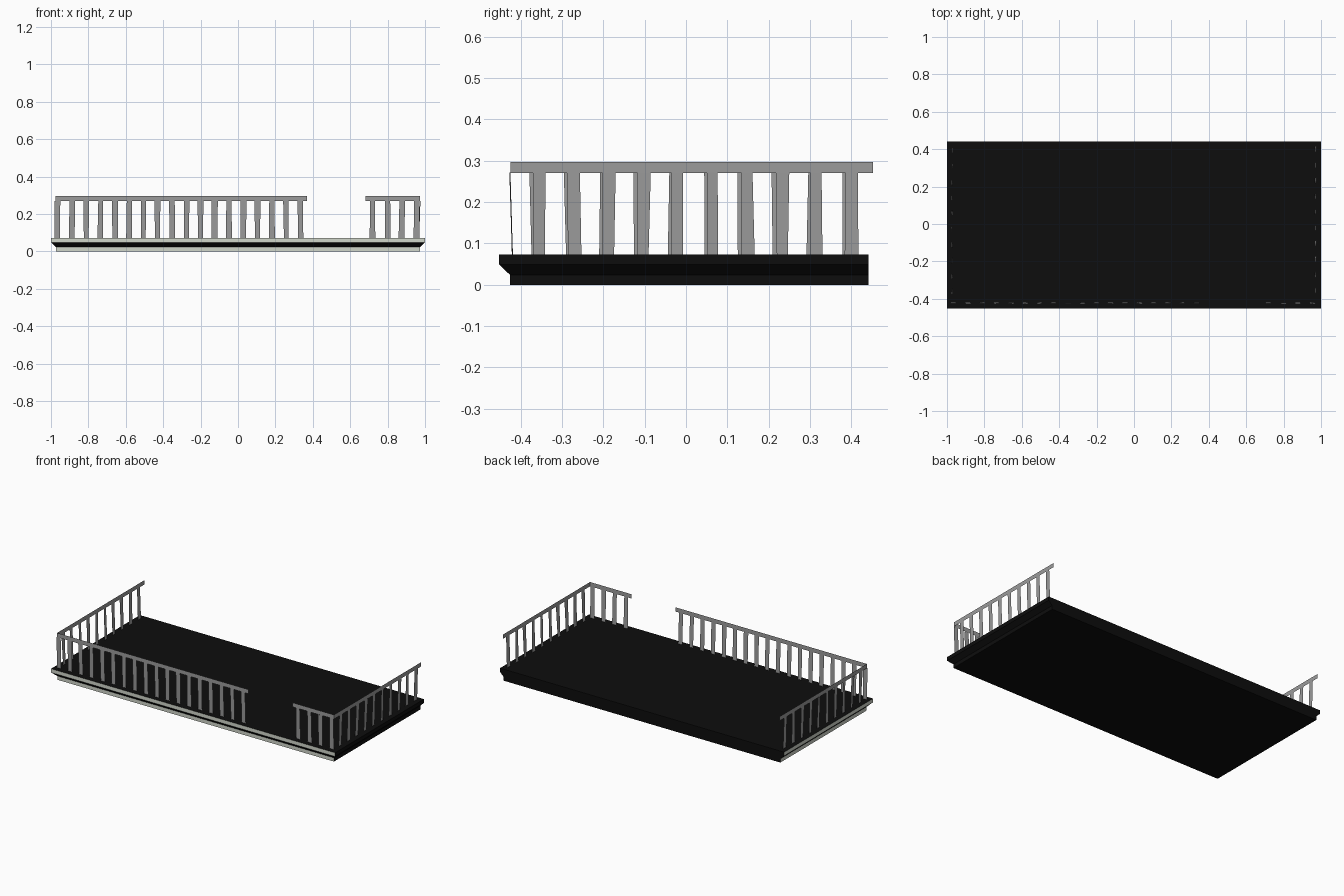
import bpy, bmesh, random
from mathutils import Vector

if "Cube" in bpy.data.objects:
    bpy.data.objects.remove(bpy.data.objects["Cube"])

random.seed(4)


def material(name, rgb):
    m = bpy.data.materials.new(name)
    m.diffuse_color = (*rgb, 1)
    m.use_nodes = True
    m.node_tree.nodes["Principled BSDF"].inputs["Base Color"].default_value = m.diffuse_color
    return m


BLACK = material("near_black", (0.004, 0.004, 0.004))
PALE = material("pale_stone", (0.64, 0.68, 0.60))
GREY = material("railing_grey", (0.33, 0.33, 0.33))


def finish(name, bm, mats):
    me = bpy.data.meshes.new(name)
    bm.to_mesh(me)
    bm.free()
    for m in mats:
        me.materials.append(m)
    ob = bpy.data.objects.new(name, me)
    bpy.context.collection.objects.link(ob)
    return ob


# Balcony slab: stacked rings with a sloped lip on front, left and right
BACK, Z_TOP = 0.442, 0.073
rings = []
bm = bmesh.new()
for inset, z in [(0.026, 0), (0.026, 0.024), (0, 0.049), (0, Z_TOP)]:
    x, front = 1 - inset, -0.452 + inset
    rings.append([bm.verts.new((px, py, z)) for px, py in
                  [(-x, front), (x, front), (x, BACK), (-x, BACK)]])
for lo, hi in zip(rings, rings[1:]):
    for i in range(4):
        j = (i + 1) % 4
        bm.faces.new((lo[i], lo[j], hi[j], hi[i]))
bm.faces.new(rings[0][::-1])
bm.faces.new(rings[-1])
bm.normal_update()
# pale bands only on the upright front and left faces
for f in bm.faces:
    if f.normal.y < -0.95 or f.normal.x < -0.95:
        f.material_index = 1
finish("balcony_slab", bm, [BLACK, PALE])


def railing(name, start, end, first, last, count):
    """Flat top rail from start to end, with flat, slightly crooked slats."""
    a, b = Vector((*start, 0)), Vector((*end, 0))
    along = (b - a).normalized()
    out = Vector((along.y, -along.x, 0))
    up = Vector((0, 0, 1))

    bm = bmesh.new()
    bm.faces.new([bm.verts.new(p) for p in
                  (a + up * 0.27, b + up * 0.27, b + up * 0.297, a + up * 0.297)])
    finish(name + "_top_rail", bm, [GREY])

    bm = bmesh.new()
    for i in range(count):
        mid = a + along * (first + (last - first) * i / (count - 1))
        quad = []
        for side, z in [(-1, Z_TOP), (1, Z_TOP), (1, 0.271), (-1, 0.271)]:
            lean = random.uniform(-0.003, 0.003)
            depth = -0.005 if z == Z_TOP else 0.001
            quad.append(bm.verts.new(mid + along * (side * 0.0145 + lean)
                                     + out * (depth + lean * 0.5) + up * z))
        bm.faces.new(quad)
    finish(name + "_slats", bm, [GREY])


# Front railing with an opening, and the two side railings
railing("front_left_railing", (-0.976, -0.425), (0.37, -0.425), 0.012, 1.31, 18)
railing("front_right_railing", (0.682, -0.425), (0.973, -0.425), 0.038, 0.272, 4)
railing("right_railing", (0.973, -0.425), (0.973, 0.452), 0.071, 0.825, 10)
railing("left_railing", (-0.976, 0.452), (-0.976, -0.425), 0.06, 0.814, 10)
